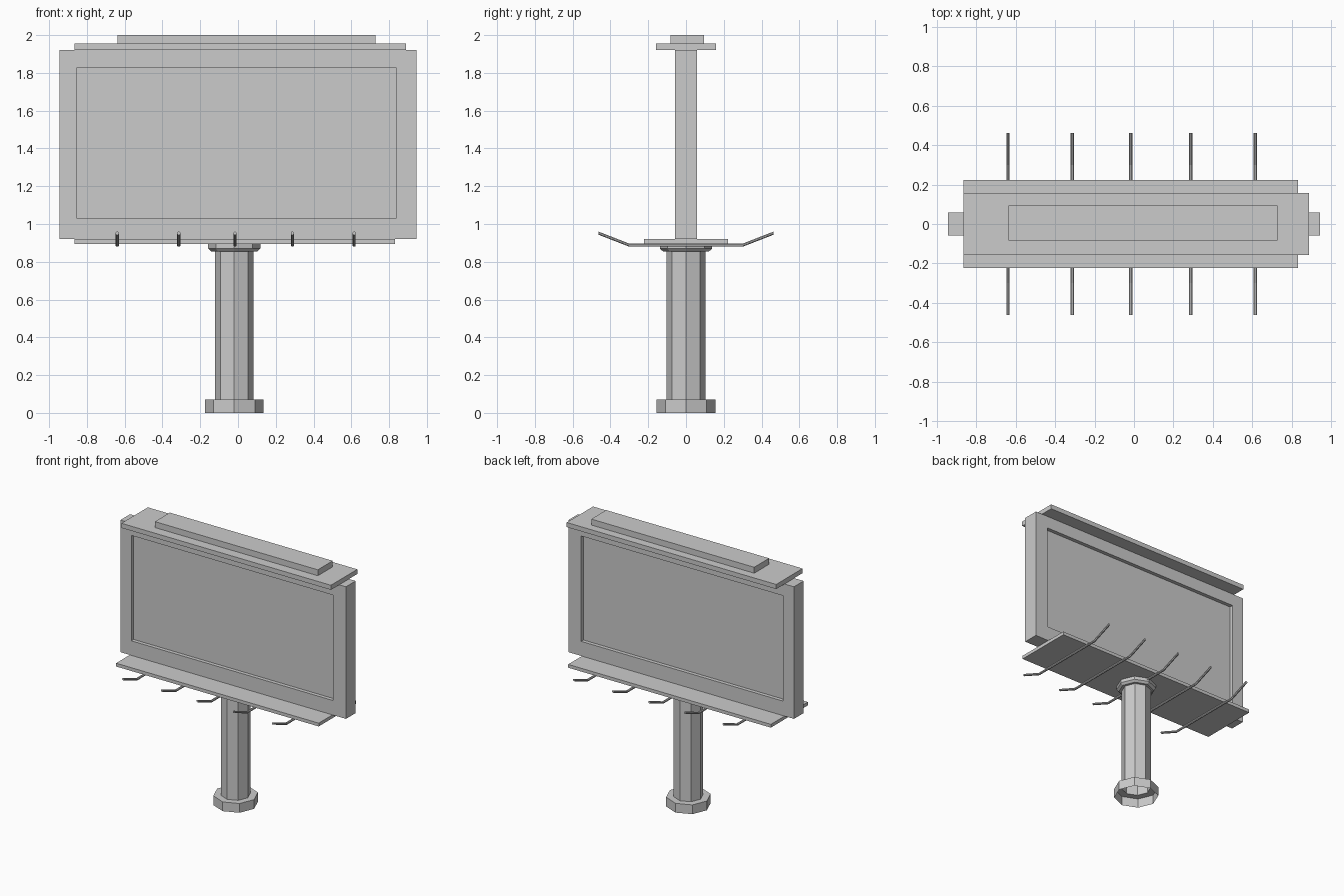
import bpy, bmesh
from math import cos, sin, pi

if "Cube" in bpy.data.objects:
    bpy.data.objects.remove(bpy.data.objects["Cube"])


def loft(name, rings, cap_start=True, cap_end=True):
    """Skin a sequence of closed rings with equal point counts."""
    bm = bmesh.new()
    loops = [[bm.verts.new(p) for p in ring] for ring in rings]
    n = len(loops[0])
    for a, b in zip(loops, loops[1:]):
        for i in range(n):
            j = (i + 1) % n
            bm.faces.new((a[i], a[j], b[j], b[i]))
    if cap_start:
        bm.faces.new(loops[0])
    if cap_end:
        bm.faces.new(loops[-1])
    bmesh.ops.recalc_face_normals(bm, faces=bm.faces)
    mesh = bpy.data.meshes.new(name)
    bm.to_mesh(mesh)
    bm.free()
    obj = bpy.data.objects.new(name, mesh)
    bpy.context.collection.objects.link(obj)
    return obj


def rect(x0, x1, z0, z1, y):
    return [(x0, y, z0), (x1, y, z0), (x1, y, z1), (x0, y, z1)]


def box(name, x0, x1, y0, y1, z0, z1):
    return loft(name, [rect(x0, x1, z0, z1, y0), rect(x0, x1, z0, z1, y1)])


def octagon(r, z, cx=-0.02):
    return [(cx + r * cos(i * pi / 4), r * sin(i * pi / 4), z) for i in range(8)]


# Display panel with a recessed screen on both faces
outer = (-0.945, 0.945, 0.92, 1.92)
inner = (-0.853, 0.837, 1.03, 1.828)
Y, D = 0.058, 0.028
loft("display_panel", [
    rect(*inner, -Y + D), rect(*inner, -Y), rect(*outer, -Y),
    rect(*outer, Y), rect(*inner, Y), rect(*inner, Y - D)])

# Roof slabs and lower catwalk
box("roof_slab", -0.866, 0.889, -0.158, 0.158, 1.92, 1.955)
box("roof_ridge", -0.638, 0.727, -0.083, 0.095, 1.955, 2.0)
box("catwalk", -0.866, 0.832, -0.222, 0.222, 0.895, 0.92)

# Octagonal pole with a flared foot, open underneath
loft("pole", [octagon(0.155, 0), octagon(0.155, 0.07),
              octagon(0.103, 0.07), octagon(0.103, 0.86)], cap_start=False)

# Collar under the catwalk
loft("collar", [octagon(0.122, 0.855), octagon(0.138, 0.87), octagon(0.138, 0.895)])

# Support arms running under the catwalk, bent up at both ends
path = [(-0.462, 0.951), (-0.3, 0.888), (0.3, 0.888), (0.462, 0.951)]
R = 0.009
for k, x in enumerate((-0.639, -0.314, -0.016, 0.288, 0.615)):
    rings = [[(x + R * cos((i + .5) * pi / 4), y, z + R * sin((i + .5) * pi / 4))
              for i in range(8)] for y, z in path]
    loft(f"support_arm_{k + 1}", rings)
